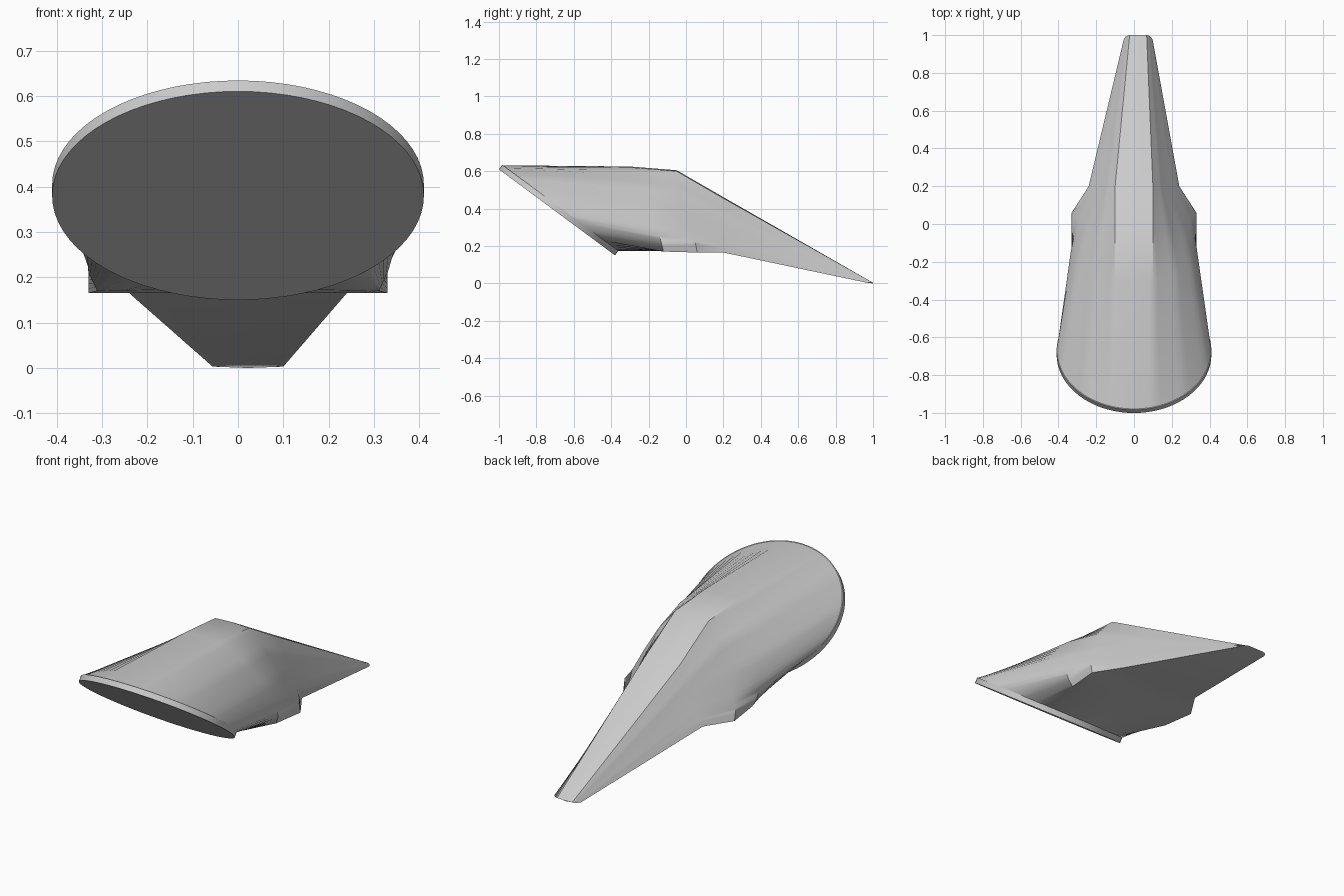
import bpy, bmesh
from math import sin, cos, radians

if "Cube" in bpy.data.objects:
    bpy.data.objects.remove(bpy.data.objects["Cube"])

grey = bpy.data.materials.new("light grey")
grey.use_nodes = True
colour = (0.6, 0.6, 0.6, 1)
grey.diffuse_color = colour
grey.node_tree.nodes["Principled BSDF"].inputs["Base Color"].default_value = colour


def face_point(deg, scale=1.0, push=0.0):
    """Point on the slanted oval front, pushed back along its normal."""
    a = radians(deg)
    x, h = 0.41 * sin(a) * scale, 0.23 * cos(a) * scale
    return (x, -0.69 - 1.35 * h + 0.6 * push, 0.38 + h + 0.8 * push)


def subdivide(keys, n=5):
    """Even steps between key points."""
    out = []
    for a, b in zip(keys, keys[1:]):
        for i in range(n):
            out.append(tuple(p + (q - p) * i / n for p, q in zip(a, b)))
    return out + [keys[-1]]


def full_ring(half, shift=0.0):
    ring = half + [(-x, y, z) for x, y, z in half[-2:0:-1]]
    return [(x + shift, y, z) for x, y, z in ring]


def loft(name, rings, cap_start, cap_end, angle):
    bm = bmesh.new()
    rows = [[bm.verts.new(p) for p in r] for r in rings]
    for a, b in zip(rows, rows[1:]):
        for i in range(len(a)):
            j = (i + 1) % len(a)
            bm.faces.new((a[i], a[j], b[j], b[i]))
    if cap_start:
        bm.faces.new(rows[0])
    if cap_end:
        bm.faces.new(rows[-1])
    bmesh.ops.recalc_face_normals(bm, faces=bm.faces)
    mesh = bpy.data.meshes.new(name)
    bm.to_mesh(mesh)
    bm.free()
    mesh.materials.append(grey)
    obj = bpy.data.objects.new(name, mesh)
    bpy.context.collection.objects.link(obj)
    bpy.ops.object.select_all(action="DESELECT")
    obj.select_set(True)
    bpy.context.view_layer.objects.active = obj
    bpy.ops.object.shade_smooth_by_angle(angle=radians(angle))
    return obj


# Oval front plate with its thin rim
plate = [[face_point(d, s, p) for d in range(0, 360, 5)]
         for s, p in ((1, 0), (1, 0.03))]
loft("front_plate", plate, True, True, 30)

# Half sections from top centre to bottom centre
angles = subdivide([(a,) for a in (0, 15, 40, 70, 100, 125, 140, 180)])
front = [face_point(a[0], 0.995, 0.028) for a in angles]
middle = subdivide([(0, -0.3, 0.625), (0.1, -0.3, 0.62), (0.22, -0.26, 0.53),
                    (0.3, -0.2, 0.4), (0.335, -0.15, 0.28), (0.33, -0.13, 0.21),
                    (0.31, -0.12, 0.17), (0, -0.12, 0.175)])
ridge = subdivide([(0, -0.05, 0.605), (0.1, -0.05, 0.6), (0.18, -0.03, 0.5),
                   (0.25, 0, 0.37), (0.3, 0.03, 0.26), (0.33, 0.05, 0.215),
                   (0.33, 0.06, 0.165), (0, 0.06, 0.165)])
root = subdivide([(0, 0.2, 0.461), (0.1, 0.2, 0.455), (0.14, 0.2, 0.38),
                  (0.17, 0.2, 0.31), (0.205, 0.2, 0.24), (0.225, 0.2, 0.19),
                  (0.24, 0.2, 0.165), (0, 0.2, 0.165)])
tip = subdivide([(0, 1, 0.004), (0.045, 1, 0.004), (0.055, 0.998, 0.004),
                 (0.064, 0.993, 0.004), (0.071, 0.986, 0.004), (0.075, 0.98, 0.004),
                 (0.078, 0.97, 0.003), (0, 1, 0)])

# Main body tapering from the oval over the ridge into the tail
loft("body", [full_ring(front), full_ring(middle), full_ring(ridge),
              full_ring(root), full_ring(tip, 0.022)], False, True, 35)
